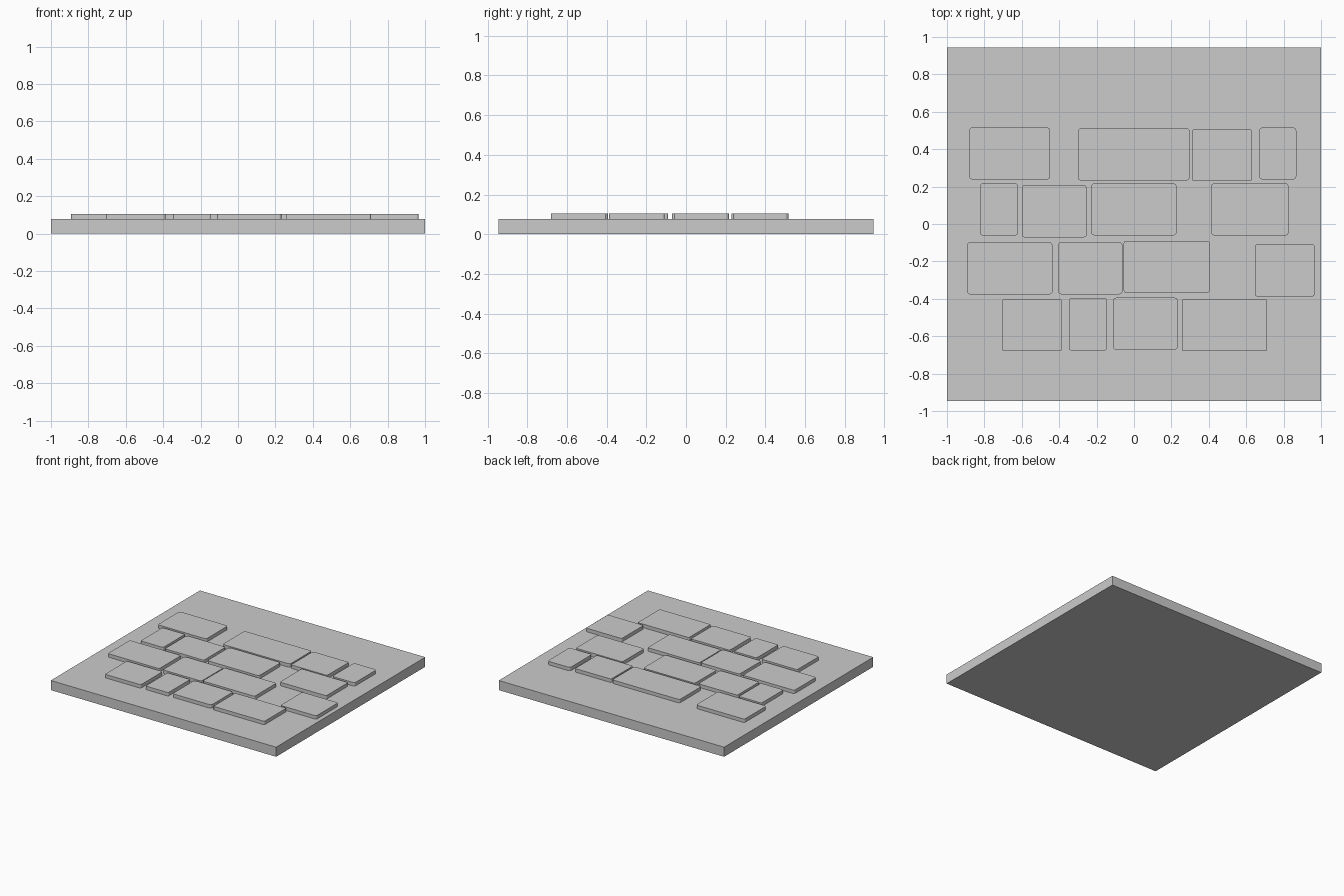
import bpy, bmesh

if "Cube" in bpy.data.objects:
    bpy.data.objects.remove(bpy.data.objects["Cube"])

SLAB_TOP, STONE_TOP, DEPTH = 0.077, 0.105, 0.278


def block(name, x0, x1, y0, y1, z0, z1, radius=0):
    """Box with optionally rounded vertical corners."""
    bm = bmesh.new()
    bmesh.ops.create_cube(bm, size=1)
    for v in bm.verts:
        v.co = ((x0 + x1) / 2 + v.co.x * (x1 - x0),
                (y0 + y1) / 2 + v.co.y * (y1 - y0),
                (z0 + z1) / 2 + v.co.z * (z1 - z0))
    if radius:
        upright = [e for e in bm.edges
                   if abs(e.verts[0].co.z - e.verts[1].co.z) > 1e-4]
        bmesh.ops.bevel(bm, geom=upright, offset=radius, segments=3,
                        profile=0.5, affect='EDGES')
    mesh = bpy.data.meshes.new(name)
    bm.to_mesh(mesh)
    bm.free()
    obj = bpy.data.objects.new(name, mesh)
    bpy.context.collection.objects.link(obj)
    return obj


# Base slab
block("base_slab", -1, 1, -0.945, 0.945, 0, SLAB_TOP)

# Paving stones, row by row: (left, right, back edge, corner radius)
rows = [
    [(-0.88, -0.45, 0.516, 0.015), (-0.30, 0.297, 0.511, 0.015),
     (0.31, 0.63, 0.507, 0.012), (0.668, 0.868, 0.516, 0.018)],
    [(-0.822, -0.622, 0.217, 0.012), (-0.60, -0.254, 0.207, 0.013),
     (-0.23, 0.228, 0.217, 0.018), (0.413, 0.826, 0.217, 0.015)],
    [(-0.892, -0.436, -0.098, 0.015), (-0.405, -0.062, -0.098, 0.016),
     (-0.055, 0.404, -0.09, 0.012), (0.647, 0.965, -0.109, 0.011)],
    [(-0.705, -0.387, -0.402, 0.01), (-0.347, -0.146, -0.398, 0.01),
     (-0.111, 0.233, -0.394, 0.015), (0.257, 0.71, -0.402, 0.007)],
]
for r, row in enumerate(rows, 1):
    for c, (x0, x1, back, radius) in enumerate(row, 1):
        block(f"paving_stone_{r}_{c}", x0, x1, back - DEPTH, back,
              SLAB_TOP - 0.005, STONE_TOP, radius)
